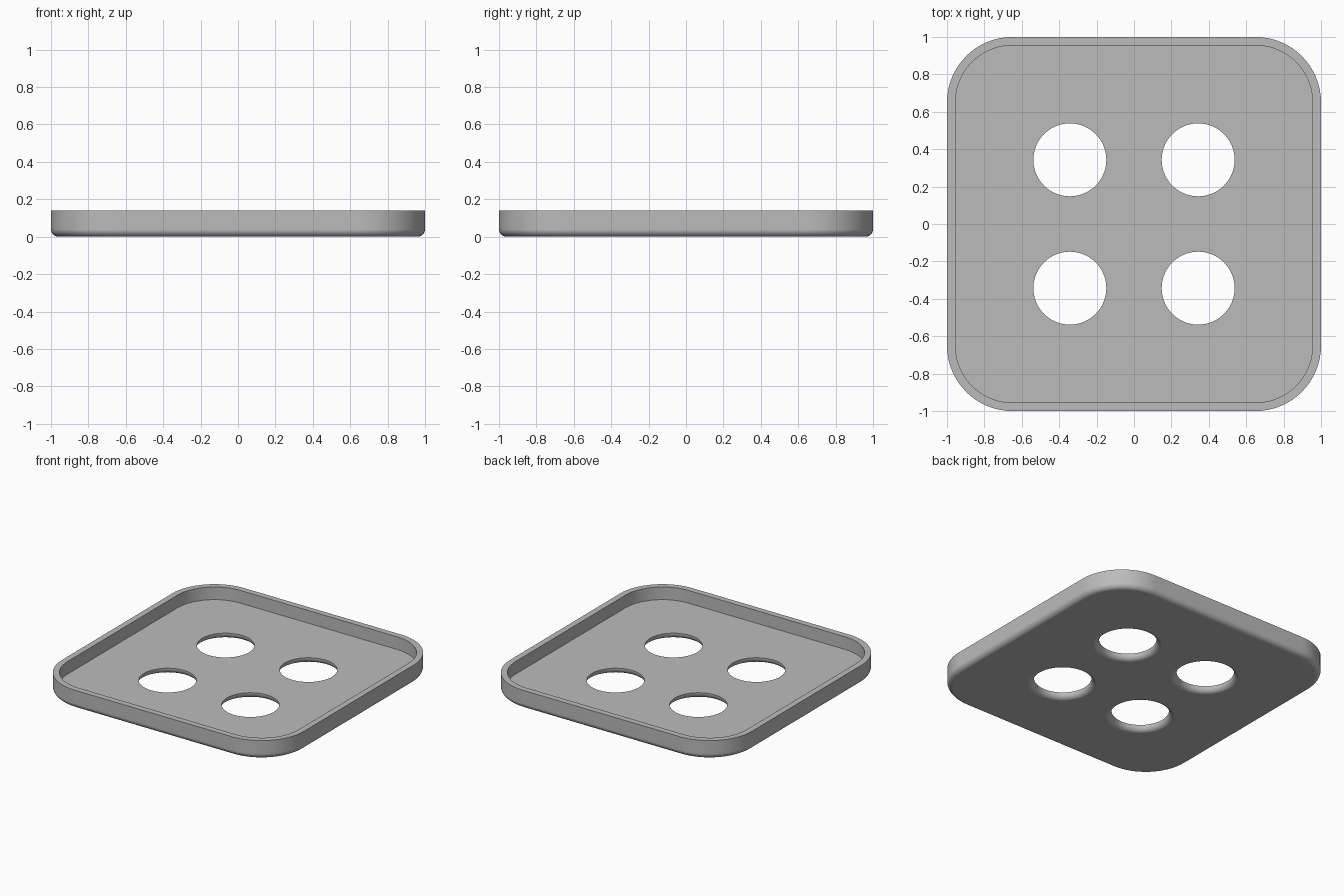
import bpy, bmesh
from math import sin, cos, pi

cube = bpy.data.objects.get("Cube")
if cube:
    bpy.data.objects.remove(cube, do_unlink=True)

CORNER = 0.65        # corner arc centre
RADIUS = 0.35        # outer corner radius
HEIGHT = 0.14
WALL = 0.045
FLOOR = 0.045
FILLET = 0.04
STEPS = 8
HOLE_AT, HOLE_R = 0.343, 0.195

grey = bpy.data.materials.new("plain grey")
grey.use_nodes = True
colour = (0.5, 0.5, 0.5, 1)
grey.diffuse_color = colour
grey.node_tree.nodes["Principled BSDF"].inputs["Base Color"].default_value = colour

bm = bmesh.new()


def ring(cx, cy, spread, radius, z, count=64):
    """Circle whose quadrants are pushed apart by spread (a rounded square)."""
    verts = []
    for q, (sx, sy) in enumerate([(1, 1), (-1, 1), (-1, -1), (1, -1)]):
        n = count // 4
        for i in range(n + 1 if spread else n):
            a = (q + i / n) * pi / 2
            verts.append(bm.verts.new((cx + sx * spread + radius * cos(a),
                                       cy + sy * spread + radius * sin(a), z)))
    return verts


def loft(cx, cy, spread, profile):
    """Skin rings through (radius, z) points; return the first and last edge loops."""
    rings = [ring(cx, cy, spread, r, z) for r, z in profile]
    n = len(rings[0])
    for a, b in zip(rings, rings[1:]):
        for i in range(n):
            j = (i + 1) % n
            bm.faces.new((a[i], a[j], b[j], b[i]))
    return [[bm.edges.get((r[i], r[(i + 1) % n])) for i in range(n)]
            for r in (rings[0], rings[-1])]


def fillet(radius, sign):
    """Quarter round from the vertical wall down to the underside."""
    pts = []
    for i in range(STEPS + 1):
        a = i / STEPS * pi / 2
        pts.append((radius + sign * FILLET * (1 - cos(a)), FILLET * (1 - sin(a))))
    return pts


# Raised rim: inside wall, flat top, outside wall, rounded lower edge
inner = RADIUS - WALL
top, bottom = loft(0, 0, CORNER, [(inner, FLOOR), (inner, HEIGHT), (RADIUS, HEIGHT)]
                   + fillet(RADIUS, -1))

# Four holes, rounded on the underside
for x in (-HOLE_AT, HOLE_AT):
    for y in (-HOLE_AT, HOLE_AT):
        upper, lower = loft(x, y, 0, [(HOLE_R, FLOOR)] + fillet(HOLE_R, 1))
        top += upper
        bottom += lower

# Floor and underside around the holes
for edges, up in ((top, 1), (bottom, -1)):
    bmesh.ops.triangle_fill(bm, edges=edges, use_beauty=True, normal=(0, 0, up))
bmesh.ops.recalc_face_normals(bm, faces=bm.faces[:])

mesh = bpy.data.meshes.new("button_tray")
bm.to_mesh(mesh)
bm.free()
mesh.materials.append(grey)
button = bpy.data.objects.new("four_hole_button", mesh)
bpy.context.collection.objects.link(button)

# Smooth rounds, crisp rims
bpy.context.view_layer.objects.active = button
button.select_set(True)
bpy.ops.object.shade_smooth_by_angle(angle=pi / 6)
weighted = button.modifiers.new("flat_face_normals", 'WEIGHTED_NORMAL')
weighted.keep_sharp = True
